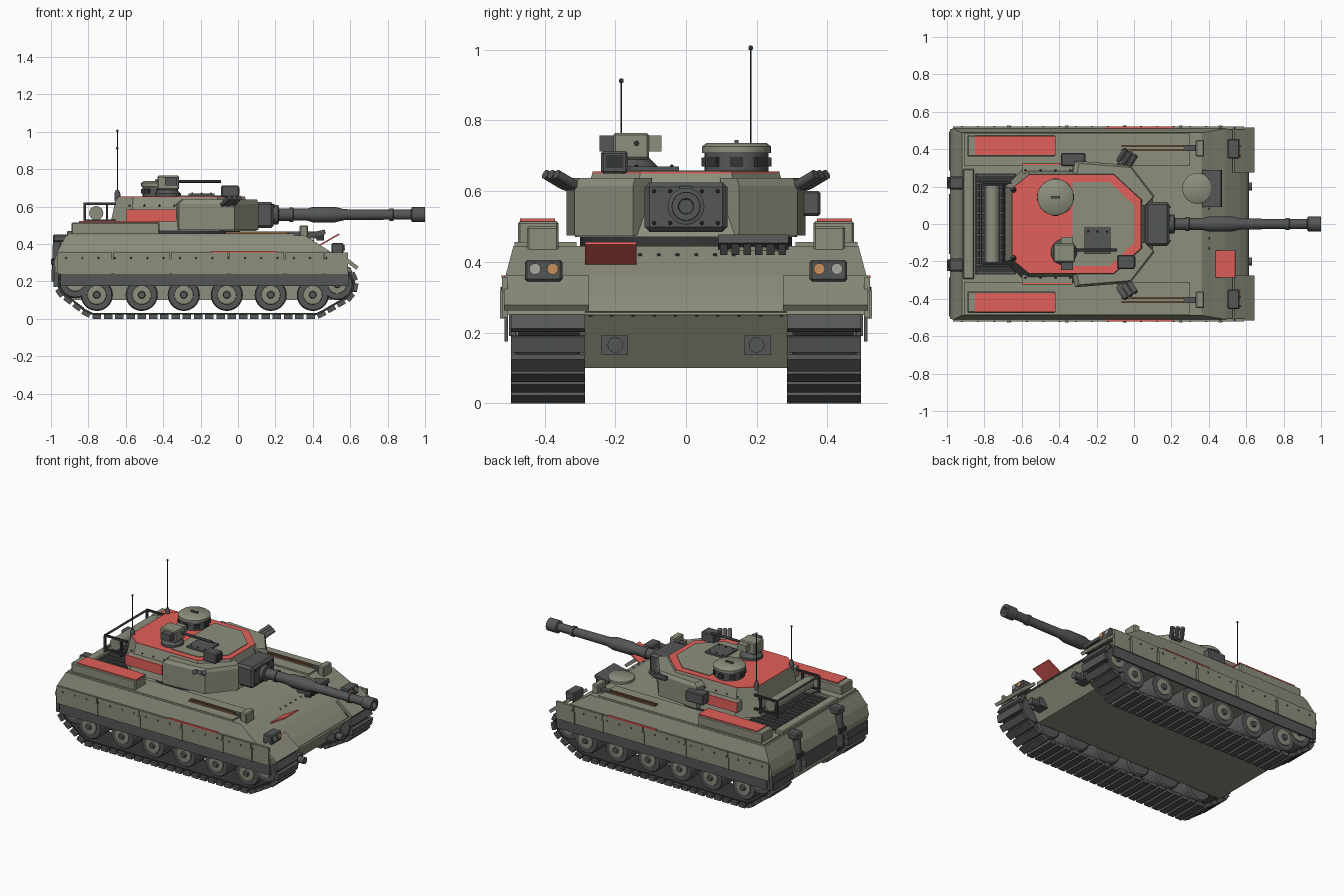
import bpy, bmesh
from math import sin, cos, tau, radians
from mathutils import Vector, Matrix
from mathutils.geometry import convex_hull_2d

cube = bpy.data.objects.get("Cube")
if cube:
    bpy.data.objects.remove(cube)


def material(name, r, g, b):
    m = bpy.data.materials.new(name)
    m.use_nodes = True
    m.diffuse_color = (r, g, b, 1)
    m.node_tree.nodes["Principled BSDF"].inputs["Base Color"].default_value = (r, g, b, 1)
    return m


OLIVE = material("olive_paint", .265, .272, .205)
GREY = material("dark_grey_metal", .09, .095, .095)
BLACK = material("black_rubber", .036, .038, .038)
RED = material("red_marking", .76, .115, .1)
BROWN = material("brown_wood", .25, .12, .06)
AMBER = material("amber_lamp", .6, .28, .11)
GLASS = material("pale_lamp", .4, .4, .37)
SIDES = (("left", 1), ("right", -1))


def finish(name, mat, bm, bevel=0, smooth=False):
    bmesh.ops.recalc_face_normals(bm, faces=bm.faces)
    me = bpy.data.meshes.new(name)
    bm.to_mesh(me)
    bm.free()
    me.materials.append(mat)
    if smooth:
        me.shade_smooth()
        me.set_sharp_from_angle(angle=radians(38))
    ob = bpy.data.objects.new(name, me)
    bpy.context.collection.objects.link(ob)
    if bevel:
        ob.modifiers.new("bevel", "BEVEL").width = bevel
    return ob


def loft(name, mat, rings, smooth=False):
    """Skin a stack of point rings and cap both ends."""
    bm = bmesh.new()
    loops = [[bm.verts.new(p) for p in ring] for ring in rings]
    n = len(loops[0])
    for a, b in zip(loops, loops[1:]):
        for i in range(n):
            j = (i + 1) % n
            bm.faces.new((a[i], a[j], b[j], b[i]))
    bm.faces.new(loops[0])
    bm.faces.new(loops[-1])
    return finish(name, mat, bm, smooth=smooth)


def lathe(name, mat, origin, axis, profile, n=20):
    """Turn (distance, radius) pairs around an axis."""
    q = Vector(axis).to_track_quat("Z", "Y")
    o = Vector(origin)
    return loft(name, mat, [[o + q @ Vector((r * cos(tau * i / n), r * sin(tau * i / n), d))
                             for i in range(n)] for d, r in profile], smooth=True)


def rod(name, mat, a, b, r, n=12):
    d = Vector(b) - Vector(a)
    return lathe(name, mat, a, d, [(0, r), (d.length, r)], n)


def block(center, size, pitch=0):
    return Matrix.Translation(center) @ Matrix.Rotation(pitch, 4, "Y") @ Matrix.Diagonal((*size, 1))


def blocks(name, mat, mats, bevel=0):
    bm = bmesh.new()
    for m in mats:
        bmesh.ops.create_cube(bm, size=1, matrix=m)
    return finish(name, mat, bm, bevel)


def box(name, mat, x, y, z, bevel=0):
    spans = (x, y, z)
    return blocks(name, mat, [block([sum(s) / 2 for s in spans], [abs(s[1] - s[0]) for s in spans])], bevel)


def bolts(name, mat, points, r=.006):
    bm = bmesh.new()
    for p in points:
        bmesh.ops.create_icosphere(bm, subdivisions=1, radius=r, matrix=Matrix.Translation(p))
    return finish(name, mat, bm)


def rect(z, x0, x1, y):
    return [(x0, -y, z), (x1, -y, z), (x1, y, z), (x0, y, z)]


def mirrored(z, half):
    return [(x, y, z) for x, y in half] + [(x, -y, z) for x, y in reversed(half)]


# Hull
loft("upper_hull", OLIVE, [rect(.25, -.975, .615, .505), rect(.3, -.985, .565, .508),
                           rect(.362, -.965, .49, .51), rect(.445, -.92, .36, .488)])
loft("lower_hull", OLIVE, [rect(.1, -.9, .5, .285), rect(.26, -.96, .61, .285)])
bolts("nose_bolts", GREY, [(.605, -.27 + i * .06, .25) for i in range(10)])
bolts("glacis_bolts", GREY, [(.402, -.13 + i * .053, .42) for i in range(6)])
blocks("lifted_red_plate", RED, [block((.487, -.213, .422), (.125, .145, .008), -.52)])

# Driver position
lathe("driver_hatch", OLIVE, (.34, .19, .43), (0, 0, 1), [(0, .082), (.03, .082), (.038, .07)], 24)
blocks("driver_visor", GREY, [block((.418, .19, .455), (.1, .2, .024), -.2)])
blocks("visor_ribs", BLACK, [block((.44, .107 + i * .033, .435), (.04, .022, .03)) for i in range(6)])

# Running gear
wheel_x = (-.755, -.515, -.29, -.06, .175, .4)
ends = ((-.87, .2, .09), (.53, .185, .085))
circles = [(-.87, .2, .105), (-.755, .128, .116), (.4, .128, .116), (.53, .185, .1)]
cloud = [Vector((x + r * cos(tau * i / 48), z + r * sin(tau * i / 48))) for x, z, r in circles for i in range(48)]
path = [cloud[i] for i in convex_hull_2d(cloud)]
path.append(path[0])
total = sum((b - a).length for a, b in zip(path, path[1:]))
count = round(total / .06)
stations, walked = [], 0
for a, b in zip(path, path[1:]):
    d = b - a
    while len(stations) < count and len(stations) * total / count < walked + d.length:
        p = a + d.normalized() * (len(stations) * total / count - walked)
        stations.append((p, Vector((1, 0)).angle_signed(d)))
    walked += d.length
middle = sum(cloud, Vector((0, 0))) / len(cloud)

for side, s in SIDES:
    pads, band = [], []
    for p, t in stations:
        inward = Vector((sin(t), cos(t)))
        if inward.dot(middle - p) < 0:
            inward.negate()
        q = p + inward * .015
        pads.append(block((p.x, s * .39, p.y), (.045, .21, .024), t))
        band.append(block((q.x, s * .39, q.y), (.066, .17, .01), t))
    blocks(side + "_track_pads", GREY, pads)
    blocks(side + "_track_band", BLACK, band)
    wheels = [(x, .128, .086) for x in wheel_x] + list(ends)
    for i, (x, z, r) in enumerate(wheels):
        name = f"{side}_wheel_{i + 1}"
        o, ax = (x, 0, z), (0, s, 0)
        lathe(name + "_tyre", GREY, o, ax, [(.3, r * .9), (.31, r), (.465, r), (.475, r * .93)], 28)
        lathe(name + "_disc", OLIVE, o, ax, [(.47, r * .62), (.48, r * .58), (.482, r * .3)], 24)
        lathe(name + "_hub", GREY, o, ax, [(.475, r * .26), (.495, r * .2)], 12)

    # Side skirts
    seams = (-.97, -.67, -.36, -.05, .25, .46, .59)
    blocks(side + "_skirt_panels", OLIVE, [block(((a + b) / 2, s * .512, .298), (b - a - .006, .016, .114))
                                           for a, b in zip(seams, seams[1:])])
    box(side + "_rubber_skirt", GREY, (-.95, .59), (s * .503, s * .513), (.175, .245))
    blocks(side + "_skirt_straps", OLIVE, [block((x, s * .52, .28), (.018, .012, .08)) for x in seams[1:-1]])
    bolts(side + "_skirt_bolts", GREY, [(-.92 + i * .087, s * .52, .325) for i in range(17)])
    box(side + "_skirt_stripe", RED, (-.145, .21), (s * .5, s * .522), (.354, .362))

    # Fenders and lamps
    blocks(side + "_front_mudguard", OLIVE, [block((.585, s * .395, .312), (.135, .24, .02), .66)])
    box(side + "_rear_flap", GREY, (-.985, -.96), (s * .29, s * .5), (.19, .26))
    box(side + "_lamp_housing", GREY, (.5, .565), (s * .35, s * .455), (.345, .405), .006)
    for lamp, mat, y in (("inner", AMBER, .377), ("outer", GLASS, .427)):
        rod(f"{side}_{lamp}_lamp", mat, (.56, s * y, .38), (.572, s * y, .38), .016, 16)
    box(side + "_tow_bracket", GREY, (.52, .59), (s * .165, s * .24), (.138, .192))
    rod(side + "_tow_hook", GREY, (.58, s * .2, .165), (.632, s * .2, .165), .022, 14)

    # Stowage and tools on the deck
    loft(side + "_deck_shoulder", OLIVE, [[(x, s * y, z) for x, y in
         ((-.91, .31), (.3, .31), (.3, .485), (-.91, .485))] for z in (.43, .456)])
    box(side + "_stowage_box", OLIVE, (-.89, -.42), (s * .36, s * .475), (.45, .515), .006)
    box(side + "_stowage_lid", RED, (-.85, -.42), (s * .37, s * .47), (.514, .522))
    blocks(side + "_tool_handles", BROWN, [block((.1, s * y, .46), (.335, .01, .012)) for y in (.395, .417)])
    box(side + "_tool_box", OLIVE, (.33, .375), (s * .36, s * .45), (.42, .5), .006)
    box(side + "_tool_head", GREY, (.27, .33), (s * .39, s * .422), (.44, .468))

    # Exhausts on the rear
    rod(side + "_exhaust_pipe", GREY, (-.975, s * .22, .2), (-.965, s * .22, .44), .024, 14)
    box(side + "_exhaust_elbow", GREY, (-.99, -.91), (s * .185, s * .255), (.41, .452), .008)
    box(side + "_exhaust_clamp", BLACK, (-1, -.95), (s * .19, s * .25), (.29, .32))

# Rear plate and engine deck
box("rear_crate", GREY, (-.99, -.92), (-.16, .16), (.2, .29))
box("rear_rail", OLIVE, (-.915, -.855), (-.295, .295), (.43, .47), .006)
box("engine_grille", BLACK, (-.85, -.63), (-.27, .27), (.44, .452))
blocks("grille_slats", GREY, [block((-.74, -.26 + i * .04, .455), (.21, .016, .012)) for i in range(14)])

# Turret
lathe("turret_ring", BLACK, (-.29, 0, .44), (0, 0, 1), [(0, .3), (.045, .3)], 32)
roof = [(-.652, .19), (-.56, .265), (-.11, .265), (.037, .13)]
loft("turret_body", OLIVE, [mirrored(.47, [(-.69, .2), (-.575, .315), (-.1, .31), (.1, .15)]),
                            mirrored(.65, roof)])
loft("roof_marking", RED, [mirrored(z, roof) for z in (.648, .655)])
loft("roof_panel", OLIVE, [mirrored(z, [(-.33, .225), (-.13, .225), (0, .1)]) for z in (.653, .659)])
for side, s in SIDES:
    cheek = ((-.33, .27), (-.315, .338), (-.02, .315), (.11, .15), (.06, .1))
    loft(side + "_cheek_armour", OLIVE, [[(x, s * y, z) for x, y in cheek] for z in (.475, .615)]
         + [[(x * .93, s * y * .96, .637) for x, y in cheek]])
    box(side + "_turret_panel", OLIVE, (-.6, -.33), (s * .27, s * .316), (.52, .585))
    box(side + "_turret_marking", RED, (-.6, -.33), (s * .315, s * .324), (.52, .585))
    bolts(side + "_panel_bolts", GREY, [(-.58 + i * .08, s * .287, .605) for i in range(4)])
    for i in range(3):
        x, y = -.085 + i * .026, .335 - i * .016
        lathe(f"{side}_smoke_tube_{i + 1}", GREY, (x, s * y, .61), (.05, s * .075, .045),
              [(0, .011), (.02, .014), (.085, .014)], 12)
    box(side + "_smoke_bracket", GREY, (-.09, -.02), (s * .28, s * .325), (.6, .622))
    lathe(side + "_antenna_base", GREY, (-.645, s * .183, .63), (0, 0, 1), [(0, .016), (.04, .016), (.06, .008)], 12)
    tip = 1.005 if s > 0 else .912
    rod(side + "_antenna", BLACK, (-.645, s * .183, .68), (-.645, s * .183, tip), .003, 6)
    bolts(side + "_antenna_tip", GREY, [(-.645, s * .183, tip)], .008)
box("turret_side_pack", GREY, (-.39, -.26), (.31, .38), (.53, .6), .006)

# Main gun
box("mantlet", GREY, (.06, .19), (-.117, .117), (.485, .625), .014)
bolts("mantlet_bolts", BLACK, [(.191, y, z) for y in (-.09, -.045, .045, .09) for z in (.51, .6)])
box("gun_sight", GREY, (.18, .196), (-.018, .018), (.595, .615))
lathe("gun_barrel", GREY, (0, 0, .557), (1, 0, 0),
      [(.18, .052), (.215, .052), (.22, .033), (.275, .033), (.276, .038), (.295, .038), (.296, .032),
       (.37, .032), (.4, .041), (.52, .041), (.57, .029), (.81, .027), (.811, .033), (.83, .033),
       (.831, .027), (.925, .027), (.93, .04), (1, .04), (1, .022), (.95, .02)], 24)

# Commander cupola
lathe("cupola_ring", GREY, (-.42, .143, .65), (0, 0, 1), [(0, .09), (.058, .09)], 28)
lathe("cupola_lid", OLIVE, (-.42, .143, .708), (0, 0, 1), [(0, .098), (.018, .098), (.028, .085)], 28)
blocks("cupola_periscopes", BLACK, [Matrix.Translation((-.42, .143, .682)) @ Matrix.Rotation(tau * i / 8, 4, "Z")
                                    @ block((.088, 0, 0), (.022, .034, .026)) for i in range(8)])
box("cupola_handle", GREY, (-.445, -.395), (.137, .149), (.73, .745))

# Loader hatch
box("loader_hatch", GREY, (-.265, -.125), (-.16, -.02), (.655, .67))
bolts("hatch_bolts", BLACK, [(x, y, .67) for x in (-.245, -.195, -.145) for y in (-.14, -.04)])

# Remote weapon station and front sight
lathe("weapon_pedestal", GREY, (-.375, -.15, .65), (0, 0, 1), [(0, .07), (.02, .07), (.045, .045)], 20)
box("weapon_housing", OLIVE, (-.43, -.315), (-.205, -.105), (.69, .765), .006)
box("weapon_optics", GREY, (-.39, -.325), (-.245, -.2), (.712, .757))
box("weapon_ammo_box", OLIVE, (-.39, -.325), (-.11, -.07), (.712, .757))
rod("weapon_barrel", BLACK, (-.32, -.14, .735), (-.09, -.14, .735), .008)
box("sight_housing", GREY, (-.09, .005), (-.24, -.165), (.65, .713), .006)
box("sight_window", BLACK, (.003, .009), (-.228, -.177), (.665, .702))

# Turret rear rack with rolled cover
rod("rolled_cover", OLIVE, (-.758, -.205, .565), (-.758, .205, .565), .038, 18)
for i, (x, z) in enumerate(((-.82, .525), (-.82, .615), (-.7, .525))):
    rod(f"rack_rail_{i + 1}", GREY, (x, -.22, z), (x, .22, z), .007, 6)
blocks("rack_frames", BLACK, [block((x, y, .56), (.012, .012, .11)) for y in (-.22, .22) for x in (-.82, -.7)]
       + [block((-.74, y, z), (.17, .012, .012)) for y in (-.22, .22) for z in (.525, .615)])
